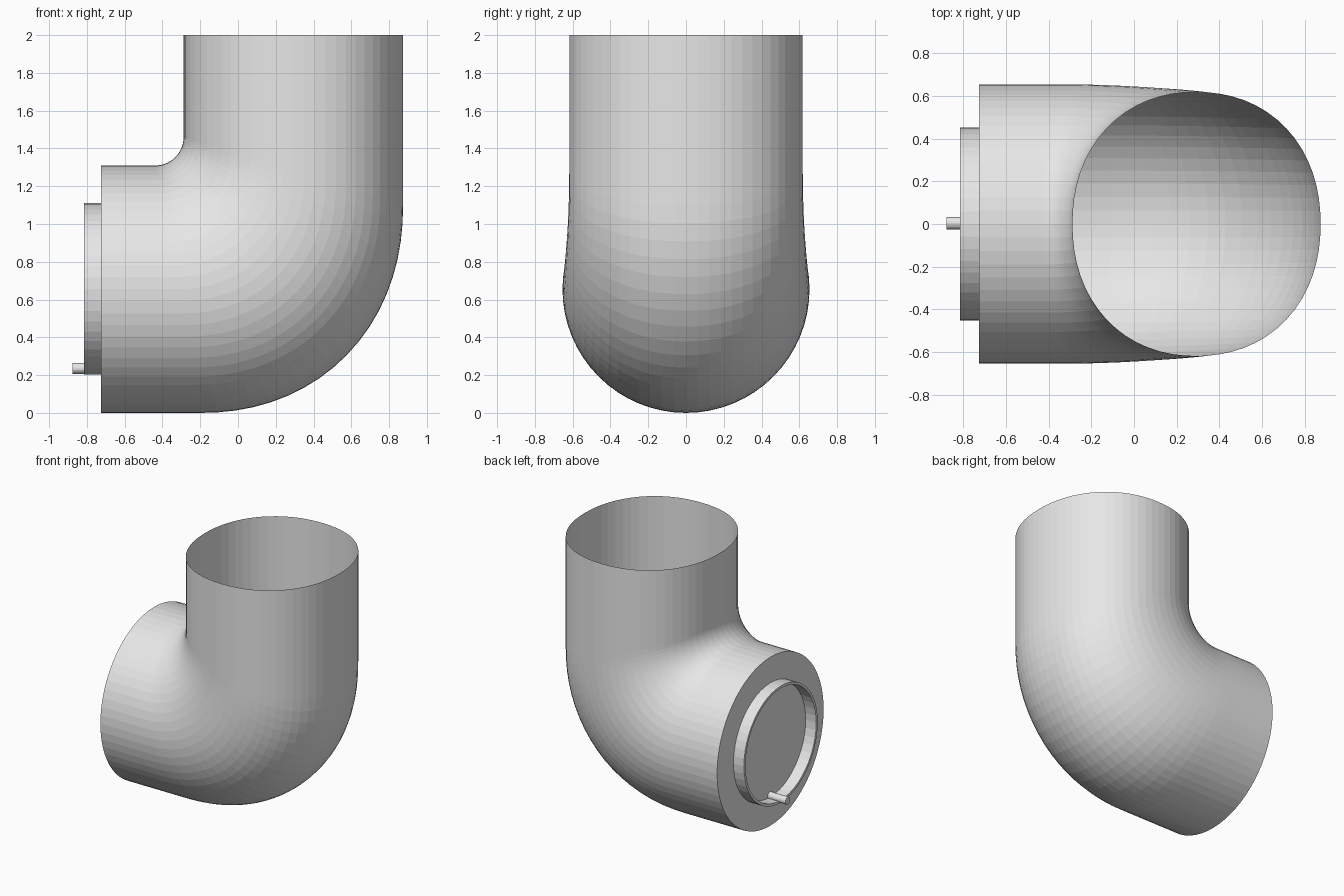
import bpy, bmesh, math
from mathutils import Vector

if "Cube" in bpy.data.objects:
    bpy.data.objects.remove(bpy.data.objects["Cube"])

SEG = 64

grey = bpy.data.materials.new("light_grey")
grey.diffuse_color = (0.8, 0.8, 0.8, 1)
grey.use_nodes = True
grey.node_tree.nodes["Principled BSDF"].inputs["Base Color"].default_value = grey.diffuse_color


def finish(name, bm):
    bmesh.ops.recalc_face_normals(bm, faces=bm.faces)
    me = bpy.data.meshes.new(name)
    bm.to_mesh(me)
    bm.free()
    me.materials.append(grey)
    ob = bpy.data.objects.new(name, me)
    bpy.context.collection.objects.link(ob)
    return ob


def bridge(bm, a, b):
    n = len(a)
    for i in range(n):
        bm.faces.new((a[i], a[(i + 1) % n], b[(i + 1) % n], b[i]))


def rounded(a, n):
    """Point on a unit superellipse of power n (2 = circle)."""
    c, s = math.cos(a), math.sin(a)
    k = (abs(c) ** n + abs(s) ** n) ** (-1 / n)
    return c * k, s * k


def section(bm, inner, outer, ry, n):
    """Rounded ring between an inner-bend and an outer-bend point (x, z)."""
    p, q = Vector((inner[0], 0, inner[1])), Vector((outer[0], 0, outer[1]))
    mid, half = (p + q) / 2, (q - p) / 2
    ring = []
    for i in range(SEG):
        c, s = rounded(2 * math.pi * i / SEG, n)
        ring.append(bm.verts.new(mid + half * c + Vector((0, ry * s, 0))))
    return ring


# Pipe elbow: open at the top, closed by a flat cap on the left
bm = bmesh.new()
rings = [section(bm, (-0.288, 2.0), (0.874, 2.0), 0.618, 2.15)]
STEPS = 18
for k in range(STEPS + 1):
    f = k / STEPS
    a = f * math.pi / 2
    inner = (-0.438 + 0.15 * math.cos(a), 1.46 - 0.15 * math.sin(a))
    c, s = rounded(a, 2.13)
    outer = (-0.2 + 1.074 * c, 1.10 - 1.10 * s)
    w = f * f * (3 - 2 * f)
    rings.append(section(bm, inner, outer, 0.618 + 0.036 * w, 2.15 - 0.15 * w))
rings.append(section(bm, (-0.725, 1.31), (-0.725, 0.0), 0.654, 2))
for a, b in zip(rings, rings[1:]):
    bridge(bm, a, b)
bm.faces.new(rings[-1])
elbow = finish("pipe_elbow", bm)


def circle(bm, x, y, z, r, n):
    return [bm.verts.new((x, y + r * math.cos(2 * math.pi * i / n),
                          z + r * math.sin(2 * math.pi * i / n))) for i in range(n)]


# Thin raised collar on the end cap
bm = bmesh.new()
loops = [circle(bm, x, 0, 0.657, r, 48)
         for x, r in ((-0.724, 0.453), (-0.815, 0.453), (-0.815, 0.434), (-0.724, 0.434))]
for a, b in zip(loops, loops[1:]):
    bridge(bm, a, b)
finish("end_collar", bm)

# Small pin through the bottom of the collar
bm = bmesh.new()
a = circle(bm, -0.725, 0.004, 0.236, 0.029, 20)
b = circle(bm, -0.877, 0.004, 0.236, 0.029, 20)
bridge(bm, a, b)
bm.faces.new(a)
bm.faces.new(b)
finish("collar_pin", bm)
